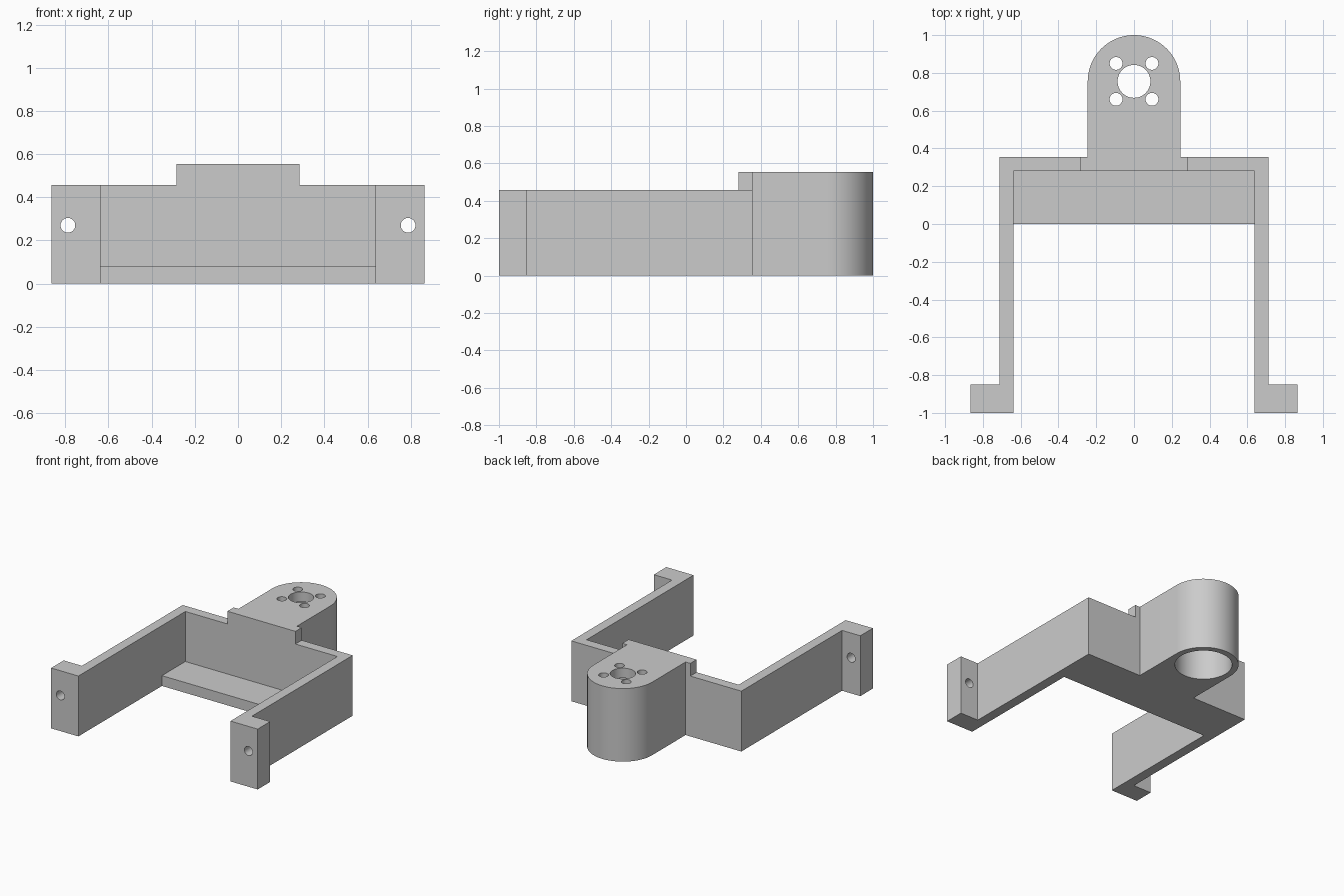
import bpy, bmesh, math

if "Cube" in bpy.data.objects:
    bpy.data.objects.remove(bpy.data.objects["Cube"])

grey = bpy.data.materials.new("plain_grey")
grey.use_nodes = True
colour = (0.6, 0.6, 0.6, 1)
grey.diffuse_color = colour
grey.node_tree.nodes["Principled BSDF"].inputs["Base Color"].default_value = colour


def prism(name, outline, z0, z1):
    """Extrude an xy outline from z0 to z1."""
    bm = bmesh.new()
    face = bm.faces.new([bm.verts.new((x, y, z0)) for x, y in outline])
    top = bmesh.ops.extrude_face_region(bm, geom=[face])["geom"]
    verts = [v for v in top if isinstance(v, bmesh.types.BMVert)]
    bmesh.ops.translate(bm, verts=verts, vec=(0, 0, z1 - z0))
    bmesh.ops.recalc_face_normals(bm, faces=bm.faces[:])
    mesh = bpy.data.meshes.new(name)
    bm.to_mesh(mesh)
    bm.free()
    mesh.materials.append(grey)
    obj = bpy.data.objects.new(name, mesh)
    bpy.context.collection.objects.link(obj)
    return obj


def box(name, x, y0, y1, z0, z1):
    return prism(name, [(-x, y0), (x, y0), (x, y1), (-x, y1)], z0, z1)


def circle(cx, cy, r, n=48):
    return [(cx + r * math.cos(math.tau * i / n), cy + r * math.sin(math.tau * i / n))
            for i in range(n)]


def combine(target, tool, operation):
    """Apply a boolean and remove the tool."""
    bpy.context.view_layer.objects.active = target
    mod = target.modifiers.new(operation, "BOOLEAN")
    mod.operation, mod.solver, mod.object = operation, "EXACT", tool
    bpy.ops.object.modifier_apply(modifier=mod.name)
    bpy.data.objects.remove(tool)


IN, OUT, FOOT = 0.637, 0.712, 0.865        # arm inner, outer and foot tip x
WALL_FRONT, WALL_BACK = 0.28, 0.355
HEIGHT, TOP, FLOOR = 0.457, 0.553, 0.078
MOUNT_Y, MOUNT_R = 0.755, 0.245

# U-shaped frame with outward feet
half = [(IN, WALL_FRONT), (IN, -1), (FOOT, -1), (FOOT, -0.85), (OUT, -0.85), (OUT, WALL_BACK)]
bracket = prism("bracket", half + [(-x, y) for x, y in reversed(half)], 0, HEIGHT)

# Floor ledge, raised tab and round-ended mount
combine(bracket, box("floor_ledge", IN, 0, WALL_FRONT, 0, FLOOR), "UNION")
combine(bracket, box("raised_tab", 0.285, WALL_FRONT, WALL_BACK, 0, TOP), "UNION")
arc = [(MOUNT_R * math.cos(math.pi * i / 40), MOUNT_Y + MOUNT_R * math.sin(math.pi * i / 40))
       for i in range(41)]
mount = [(-MOUNT_R, WALL_BACK), (MOUNT_R, WALL_BACK)] + arc
combine(bracket, prism("mount", mount, 0, TOP), "UNION")

# Deep pocket under the mount, shaft hole and four screw holes
combine(bracket, prism("pocket", circle(0, MOUNT_Y, 0.2), -0.1, TOP - 0.075), "DIFFERENCE")
combine(bracket, prism("shaft_hole", circle(0, MOUNT_Y, 0.087), 0.3, 0.7), "DIFFERENCE")
for sx in (-1, 1):
    for sy in (-1, 1):
        hole = prism("screw_hole", circle(sx * 0.095, MOUNT_Y + sy * 0.095, 0.034, 32), 0.3, 0.7)
        combine(bracket, hole, "DIFFERENCE")

# Screw holes through the feet
for sx in (-1, 1):
    hole = prism("foot_hole", circle(sx * 0.788, -0.27, 0.034, 32), 0.7, 1.2)
    hole.rotation_euler.x = math.pi / 2
    hole.location = (0, 0, 0.54)
    bpy.context.view_layer.update()
    combine(bracket, hole, "DIFFERENCE")

bpy.ops.object.select_all(action="DESELECT")
bracket.select_set(True)
bpy.context.view_layer.objects.active = bracket
bpy.ops.object.shade_smooth_by_angle(angle=math.radians(30))
